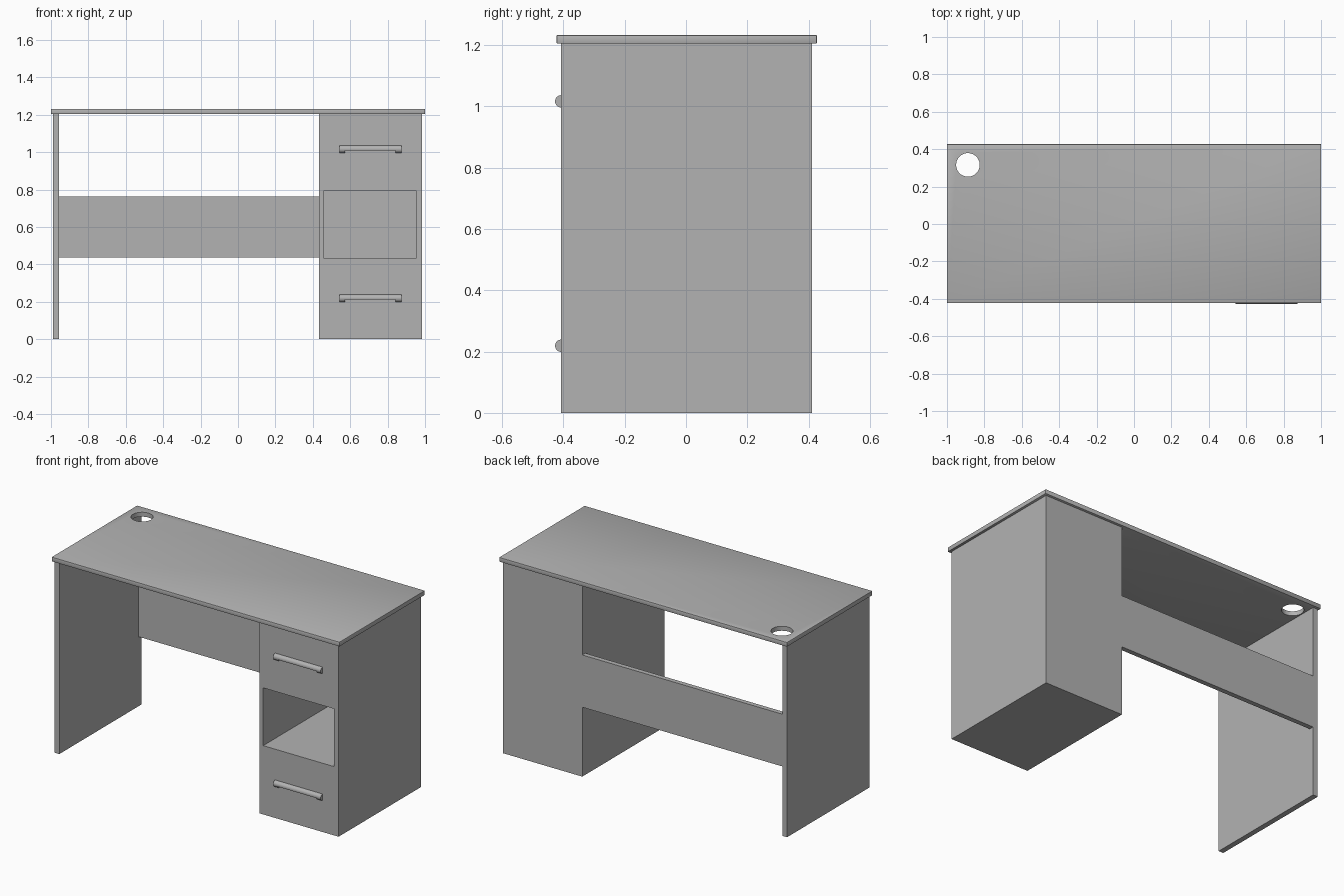
import bpy
import math

cube = bpy.data.objects.get("Cube")
if cube:
    bpy.data.objects.remove(cube, do_unlink=True)

# Single flat finish
grey = bpy.data.materials.new("plain grey")
grey.use_nodes = True
grey.diffuse_color = (0.45, 0.45, 0.45, 1)
bsdf = next(n for n in grey.node_tree.nodes if n.type == 'BSDF_PRINCIPLED')
bsdf.inputs["Base Color"].default_value = (0.45, 0.45, 0.45, 1)


def finish(name):
    obj = bpy.context.object
    obj.name = name
    obj.data.materials.append(grey)
    return obj


def box(name, x, y, z):
    """Box from its (min, max) range on each axis."""
    spans = (x, y, z)
    bpy.ops.mesh.primitive_cube_add(size=1, location=[sum(s) / 2 for s in spans])
    obj = finish(name)
    obj.scale = [s[1] - s[0] for s in spans]
    bpy.ops.object.transform_apply(location=False, rotation=False, scale=True)
    return obj


def cylinder(name, radius, depth, location, rotation=(0, 0, 0)):
    bpy.ops.mesh.primitive_cylinder_add(vertices=48, radius=radius, depth=depth,
                                        location=location, rotation=rotation)
    return finish(name)


def apply(obj, mod):
    bpy.context.view_layer.objects.active = obj
    bpy.ops.object.modifier_apply(modifier=mod.name)


def cut(obj, cutter):
    """Subtract the cutter, then discard it."""
    cutter.hide_render = True
    mod = obj.modifiers.new("cut", 'BOOLEAN')
    mod.operation = 'DIFFERENCE'
    mod.solver = 'EXACT'
    mod.object = cutter
    apply(obj, mod)
    bpy.data.objects.remove(cutter, do_unlink=True)


def smooth(obj):
    bpy.ops.object.select_all(action='DESELECT')
    obj.select_set(True)
    bpy.context.view_layer.objects.active = obj
    bpy.ops.object.shade_smooth_by_angle(angle=math.radians(30))


FRONT, BACK, UNDER = -0.407, 0.411, 1.204

# Desktop with softened edges and a cable hole
top = box("desktop", (-1, 1), (-0.422, 0.427), (UNDER, 1.232))
bevel = top.modifiers.new("soft edge", 'BEVEL')
bevel.width = 0.003
bevel.segments = 2
apply(top, bevel)
cut(top, cylinder("cable_hole", 0.063, 0.2, (-0.888, 0.316, 1.22)))
smooth(top)

# Side panel and back rail
box("left_side_panel", (-0.99, -0.957), (FRONT, BACK), (0, UNDER))
box("back_rail", (-0.957, 0.433), (BACK - 0.03, BACK), (0.436, 0.764))

# Drawer pedestal with an open shelf between the drawers
pedestal = box("drawer_pedestal", (0.433, 0.984), (FRONT, BACK), (0, UNDER))
cut(pedestal, box("shelf_opening", (0.46, 0.952), (FRONT - 0.1, BACK - 0.03), (0.432, 0.795)))

# Half-round drawer pulls with a finger notch underneath
for name, z in (("lower_drawer_handle", 0.219), ("upper_drawer_handle", 1.016)):
    handle = cylinder(name, 0.02, 0.33, (0.708, FRONT, z), (0, math.pi / 2, 0))
    bpy.ops.object.transform_apply(location=False, rotation=True, scale=False)
    cut(handle, box("flat_back", (0.5, 0.9), (FRONT, FRONT + 0.1), (z - 0.1, z + 0.1)))
    cut(handle, box("finger_notch", (0.573, 0.842), (FRONT - 0.1, FRONT + 0.1), (z - 0.1, z - 0.007)))
    smooth(handle)
